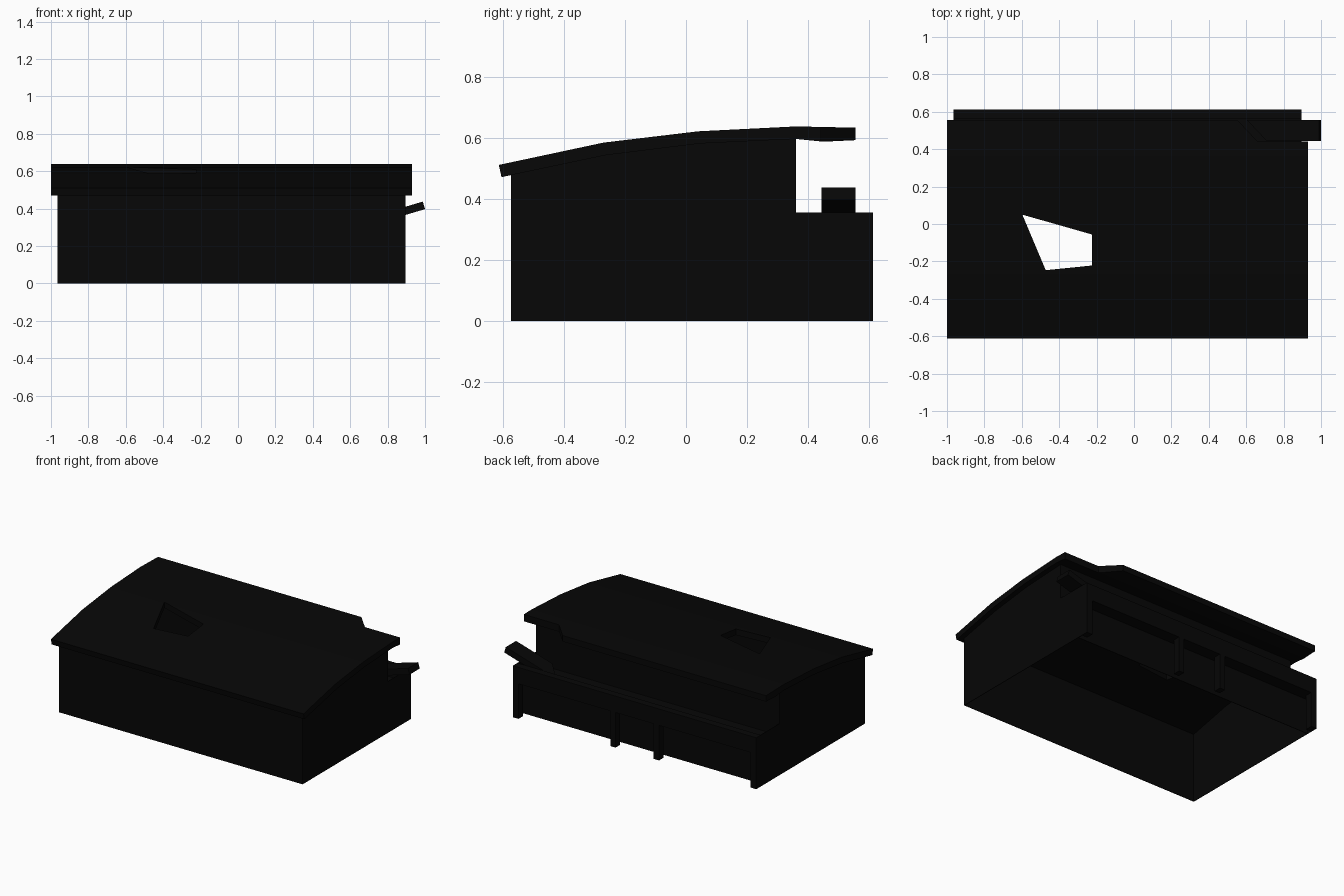
import bpy, bmesh, math
from mathutils import Matrix, Vector

old = bpy.data.objects.get("Cube")
if old:
    bpy.data.objects.remove(old, do_unlink=True)

# One near-black finish for the whole building
black = bpy.data.materials.new("charred_black")
black.use_nodes = True
colour = (0.002, 0.002, 0.002, 1)
black.diffuse_color = colour
black.node_tree.nodes["Principled BSDF"].inputs["Base Color"].default_value = colour


def prism(name, outline, offset, place):
    """Extrude a closed outline; place() turns 2D points into 3D."""
    bm = bmesh.new()
    face = bm.faces.new([bm.verts.new(place(a, b)) for a, b in outline])
    ext = bmesh.ops.extrude_face_region(bm, geom=[face])
    verts = [g for g in ext["geom"] if isinstance(g, bmesh.types.BMVert)]
    bmesh.ops.translate(bm, verts=verts, vec=Vector(offset))
    # The extrusion keeps the starting face, so close the solid if it was dropped
    bmesh.ops.holes_fill(bm, edges=bm.edges)
    bmesh.ops.recalc_face_normals(bm, faces=bm.faces)
    mesh = bpy.data.meshes.new(name)
    bm.to_mesh(mesh)
    bm.free()
    mesh.materials.append(black)
    obj = bpy.data.objects.new(name, mesh)
    bpy.context.collection.objects.link(obj)
    return obj


def box(name, x0, x1, y0, y1, z0, z1):
    outline = [(x0, y0), (x1, y0), (x1, y1), (x0, y1)]
    return prism(name, outline, (0, 0, z1 - z0), lambda x, y: (x, y, z0))


def cut(target, outline):
    """Cut a vertical hole of the given plan outline."""
    cutter = prism("cutter", outline, (0, 0, 2), lambda x, y: (x, y, -0.5))
    cutter.hide_render = True
    mod = target.modifiers.new("cut", "BOOLEAN")
    mod.operation = "DIFFERENCE"
    mod.solver = "EXACT"
    mod.object = cutter
    bpy.context.view_layer.objects.active = target
    bpy.ops.object.modifier_apply(modifier=mod.name)
    bpy.data.objects.remove(cutter, do_unlink=True)


LEFT, RIGHT, FRONT, BACK = 0.895, -0.965, -0.573, 0.612
UPPER_BACK, LOWER_BACK = 0.36, 0.527
T = 0.004
LEDGE, FLOOR, PARAPET = 0.242, 0.275, 0.355
POST_W, POST_D = 0.04, 0.05

# Thin side walls follow the curve of the roof and step down to the balcony
side = [(FRONT, 0), (BACK, 0), (BACK, PARAPET), (UPPER_BACK, PARAPET),
        (UPPER_BACK, 0.605), (0.04, 0.592), (-0.27, 0.552), (FRONT, 0.488)]
for name, x in (("left_wall", LEFT - T), ("right_wall", RIGHT)):
    prism(name, side, (T, 0, 0), lambda y, z, x=x: (x, y, z))

# Front, upper back and recessed lower back walls
inner = (RIGHT + T, LEFT - T)
box("front_wall", *inner, FRONT, FRONT + T, 0, 0.488)
box("upper_back_wall", *inner, UPPER_BACK - T, UPPER_BACK, LEDGE, 0.605)
box("lower_back_wall", *inner, LOWER_BACK - T, LOWER_BACK, 0, LEDGE)

# Balcony floor and parapet over the recess, carried by four posts
box("balcony_floor", *inner, UPPER_BACK, BACK - POST_D, LEDGE, FLOOR)
box("balcony_parapet", *inner, BACK - POST_D, BACK, LEDGE, PARAPET)
for i, x in enumerate((RIGHT + T, -0.222, 0.109, LEFT - T - POST_W)):
    box(f"back_post_{i + 1}", x, x + POST_W, BACK - POST_D, BACK, 0, LEDGE)

# Faceted curved roof slab
top = [(-0.613, 0.511), (-0.27, 0.584), (0.04, 0.621), (0.36, 0.637), (0.555, 0.633)]
under = [(0.555, 0.592), (0.45, 0.587), (0.36, 0.596), (0.045, 0.581),
         (-0.262, 0.543), (-0.604, 0.471)]
roof = prism("roof", top + under, (1.93, 0, 0), lambda y, z: (-1, y, z))

# Hole in the roof and the broken-off back corner
cut(roof, [(-0.597, 0.05), (-0.472, -0.247), (-0.225, -0.222), (-0.225, -0.056)])
cut(roof, [(0.54, 0.57), (0.66, 0.442), (1, 0.442), (1, 0.57)])

# Fallen roof corner leaning on the balcony side wall
piece = prism("fallen_roof_piece",
              [(-0.4, 0.555), (-0.29, 0.443), (0, 0.443), (0, 0.555)],
              (0, 0, 0.042), lambda x, y: (x, y, 0))
piece.data.transform(Matrix.Translation((1, 0, 0.397)) @ Matrix.Rotation(math.radians(-16.5), 4, "Y"))
